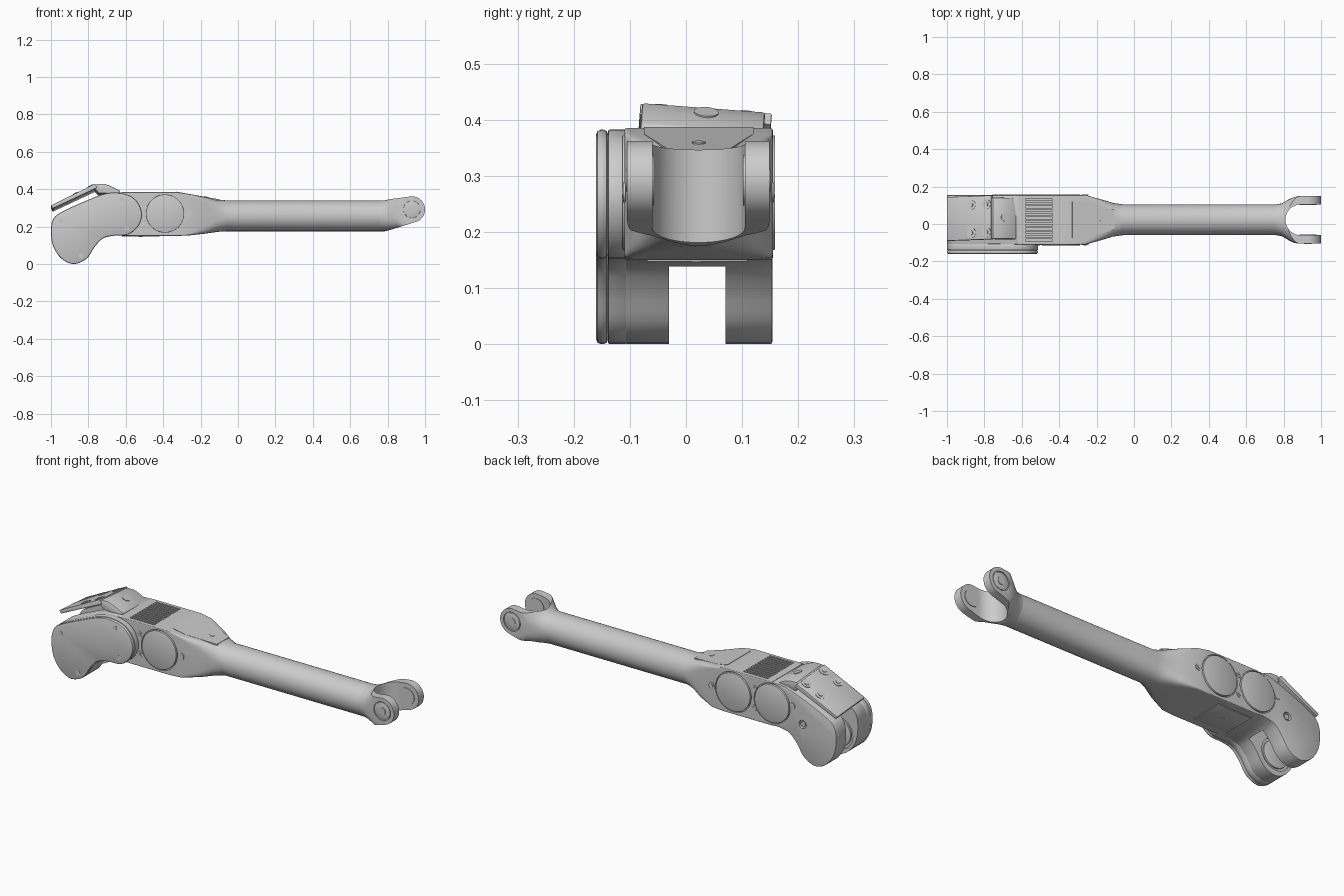
import bpy, bmesh
from math import sin, cos, pi, copysign, atan
from mathutils import Matrix, Vector

if "Cube" in bpy.data.objects:
    bpy.data.objects.remove(bpy.data.objects["Cube"], do_unlink=True)

CY, CZ, R = 0.0225, 0.2575, 0.0825          # tube axis and radius
FRONT, BACK = -0.11, 0.155                  # body side faces


def finish(name, bm, bevel=0):
    """Turn a bmesh into a shaded object, with an optional edge bevel."""
    bmesh.ops.recalc_face_normals(bm, faces=bm.faces)
    me = bpy.data.meshes.new(name)
    bm.to_mesh(me)
    bm.free()
    ob = bpy.data.objects.new(name, me)
    bpy.context.collection.objects.link(ob)
    if bevel:
        mod = ob.modifiers.new("Bevel", 'BEVEL')
        mod.width, mod.segments, mod.angle_limit = bevel, 2, 0.7
        apply(ob, mod)
    shade(ob)
    return ob


def select(ob):
    bpy.ops.object.select_all(action='DESELECT')
    ob.select_set(True)
    bpy.context.view_layer.objects.active = ob


def apply(ob, mod):
    select(ob)
    bpy.ops.object.modifier_apply(modifier=mod.name)


def shade(ob):
    select(ob)
    bpy.ops.object.shade_smooth_by_angle(angle=0.6)


def boolean(ob, tool, op='DIFFERENCE'):
    mod = ob.modifiers.new("Bool", 'BOOLEAN')
    mod.operation, mod.object, mod.solver = op, tool, 'EXACT'
    tool.hide_render = True
    apply(ob, mod)
    bpy.data.objects.remove(tool, do_unlink=True)


def prism(name, pts, axis, lo, hi, bevel=0):
    """Extrude an outline: (x, z) points along y, or (x, y) points along z."""
    bm = bmesh.new()
    place = (lambda u, v, w: (u, w, v)) if axis == 'y' else (lambda u, v, w: (u, v, w))
    face = bm.faces.new([bm.verts.new(place(u, v, lo)) for u, v in pts])
    ext = bmesh.ops.extrude_face_region(bm, geom=[face])["geom"]
    bmesh.ops.translate(bm, verts=[g for g in ext if isinstance(g, bmesh.types.BMVert)],
                        vec=place(0, 0, hi - lo))
    return finish(name, bm, bevel)


def box(name, x0, x1, y0, y1, z0, z1, bevel=0):
    return prism(name, [(x0, y0), (x1, y0), (x1, y1), (x0, y1)], 'z', z0, z1, bevel)


def cyl(name, centre, r, depth, axis=(0, 1, 0), bevel=0, sides=40):
    bm = bmesh.new()
    turn = Vector((0, 0, 1)).rotation_difference(Vector(axis)).to_matrix().to_4x4()
    bmesh.ops.create_cone(bm, cap_ends=True, segments=sides, radius1=r, radius2=r,
                          depth=depth, matrix=Matrix.Translation(centre) @ turn)
    return finish(name, bm, bevel)


def loft(name, sections, n=48):
    """Skin superellipse rings given as (x, y_lo, y_hi, z_lo, z_hi, exponent)."""
    bm = bmesh.new()
    rings = []
    for x, y0, y1, z0, z1, e in sections:
        ring = []
        for i in range(n):
            c, s = cos(2 * pi * i / n), sin(2 * pi * i / n)
            cu, su = (copysign(abs(v) ** (2 / e), v) if abs(v) > 1e-6 else 0 for v in (c, s))
            ring.append(bm.verts.new((x, (y0 + y1) / 2 + cu * (y1 - y0) / 2,
                                      (z0 + z1) / 2 + su * (z1 - z0) / 2)))
        rings.append(ring)
    for a, b in zip(rings, rings[1:]):
        for i in range(n):
            j = (i + 1) % n
            bm.faces.new((a[i], a[j], b[j], b[i]))
    bm.faces.new(rings[0])
    bm.faces.new(rings[-1])
    return finish(name, bm)


def smooth(pts, closed, steps=4):
    """Catmull-Rom curve through the points."""
    p = [Vector(q) for q in pts]
    n, out = len(p), []
    get = (lambda i: p[i % n]) if closed else (lambda i: p[max(0, min(n - 1, i))])
    for i in range(n if closed else n - 1):
        a, b, c, d = (get(i + k) for k in (-1, 0, 1, 2))
        for k in range(steps):
            t = k / steps
            out.append(tuple(0.5 * (2 * b + (c - a) * t + (2 * a - 5 * b + 4 * c - d) * t ** 2
                                    + (3 * b - a - 3 * c + d) * t ** 3)))
    return out if closed else out + [tuple(p[-1])]


# Main body: square housing narrowing into the round tube
tube = (CY - R, CY + R, CZ - R, CZ + R, 2)
body = loft("arm_body", [
    (-0.62, FRONT, BACK, 0.15, 0.385, 60),
    (-0.33, FRONT, BACK, 0.15, 0.385, 60),
    (-0.26, FRONT, BACK, 0.153, 0.374, 30),
    (-0.17, -0.085, 0.13, 0.163, 0.357, 7),
    (-0.11, -0.067, 0.112, 0.172, 0.345, 3),
    (-0.06, *tube), (0.78, *tube)])

# Elbow yoke with a slot between its two cheeks
elbow = [(-0.70, 0.379), (-0.82, 0.335), (-0.94, 0.28), (-0.985, 0.245), (-1, 0.185),
         (-0.99, 0.10), (-0.945, 0.03), (-0.88, 0), (-0.81, 0.028), (-0.765, 0.093),
         (-0.72, 0.138), (-0.66, 0.152)]
yoke = prism("yoke", smooth(elbow, False) + [(-0.58, 0.152), (-0.58, 0.383), (-0.66, 0.383)],
             'y', FRONT + 0.001, BACK - 0.001, 0.004)
boolean(yoke, box("slot_cutter", -1.1, -0.72, -0.03, 0.07, -0.1, 0.6))
boolean(body, yoke, 'UNION')

# Recesses, bearing seat and cooling slots
for x, y in ((-0.39, FRONT), (-0.39, BACK), (-0.62, BACK)):
    boolean(body, cyl("recess_cutter", (x, y, 0.27), 0.107, 0.014))
boolean(body, cyl("bearing_cutter", (-0.885, -0.03, 0.115), 0.085, 0.016))
boolean(body, cyl("pivot_cutter", (-0.80, BACK, 0.205), 0.022, 0.04))
for i in range(12):
    y = -0.085 + i * 0.0195
    boolean(body, box("vent_cutter", -0.58, -0.435, y - 0.005, y + 0.005, 0.365, 0.4))
shade(body)
cyl("bearing", (-0.885, -0.036, 0.115), 0.072, 0.012, bevel=0.003)
cyl("pivot_pin", (-0.80, 0.143, 0.205), 0.014, 0.012)

# Round side covers with screw lugs
for name, x, y, side in (("front_cover", -0.39, FRONT, -1), ("back_cover", -0.39, BACK, 1),
                         ("back_cover_rear", -0.62, BACK, 1)):
    cyl(name, (x, y - side * 0.003, 0.27), 0.102, 0.014, bevel=0.002, sides=56)
    if name != "back_cover_rear":
        for dx, dz in ((-0.12, 0.052), (-0.12, -0.053), (0.128, 0)):
            cyl(name + "_lug", (x + dx, y, 0.27 + dz), 0.018, 0.004)
            cyl(name + "_screw", (x + dx, y + side * 0.001, 0.27 + dz), 0.009, 0.006, sides=6)
cyl("rear_lug", (-0.74, BACK, 0.29), 0.016, 0.004)

# Belt housing on the front of the elbow
outline = smooth(elbow + [(-0.59, 0.157), (-0.535, 0.20), (-0.513, 0.265),
                          (-0.54, 0.335), (-0.60, 0.374)], True)
prism("belt_housing", outline, 'y', -0.139, -0.105, 0.003)
prism("belt_housing_lid", outline, 'y', -0.16, -0.139, 0.008)
for x, z in ((-0.945, 0.23), (-0.62, 0.345), (-0.595, 0.19), (-0.84, 0.045)):
    cyl("lid_screw", (x, -0.157, z), 0.013, 0.007)

# Sloping mounting plate and its bracket, rolled slightly sideways
pivot = Vector((0, 0.03, 0.40))
roll = Matrix.Translation(pivot) @ Matrix.Rotation(-0.075, 4, 'X') @ Matrix.Translation(-pivot)
slope = 0.5
rolled = [
    prism("plate_bracket", [(-0.775, 0.405), (-0.755, 0.421), (-0.715, 0.421), (-0.68, 0.409),
                            (-0.63, 0.384), (-0.63, 0.37), (-0.745, 0.37)], 'y', -0.08, 0.14, 0.005),
    prism("mounting_plate", [(-1, 0.304), (-0.765, 0.421), (-0.752, 0.40), (-0.99, 0.288)],
          'y', -0.083, 0.152, 0.003),
    cyl("bracket_screw", (-0.69, 0.035, 0.412), 0.022, 0.006, (0.4, 0, 1))]
normal = Vector((-slope, 0, 1)).normalized()
for x in (-0.87, -0.79):
    for y in (-0.045, 0.105):
        spot = Vector((x, y, 0.304 + (x + 1) * slope))
        rolled.append(cyl("plate_washer", spot, 0.026, 0.004, normal))
        rolled.append(cyl("plate_bolt", spot, 0.013, 0.010, normal, sides=6))
for ob in rolled:
    ob.data.transform(roll)

# Access panels on the top and the underside
panel = prism("top_panel", [(0, -0.075), (0.07, -0.075), (0.23, -0.03), (0.23, 0.075),
                            (0.07, 0.12), (0, 0.12)], 'z', -0.006, 0.001)
panel.data.transform(Matrix.Translation((-0.33, 0, 0.386)) @ Matrix.Rotation(atan(0.18), 4, 'Y'))
cyl("top_panel_screw", (-0.17, CY, 0.358), 0.012, 0.005, (0.18, 0, 1))
box("bottom_panel", -0.62, -0.42, -0.07, 0.11, 0.147, 0.16, 0.002)
cyl("bottom_screw", (-0.52, 0.02, 0.147), 0.01, 0.004, (0, 0, 1))

# Wrist fork: flared end trimmed to its side outline, then opened by a U cut
fork = loft("wrist_fork", [
    (0.76, *tube), (0.79, CY - 0.087, CY + 0.087, 0.175, 0.341, 2.2),
    (0.82, -0.083, 0.128, 0.178, 0.35, 2.6), (0.85, -0.099, 0.142, 0.185, 0.37, 3.5),
    (0.88, -0.105, 0.149, 0.19, 0.39, 8), (1.02, -0.105, 0.149, 0.19, 0.39, 30)])
hub_x, hub_z, hub_r = 0.93, 0.292, 0.07
arc = [(hub_x + hub_r * cos(a), hub_z + hub_r * sin(a))
       for a in (-1.25 + i * 2.85 / 24 for i in range(25))]
boolean(fork, prism("trim", [(0.7, 0.15), (0.76, 0.17), (0.80, 0.178)] + arc
                    + [(0.86, 0.353), (0.80, 0.345), (0.7, 0.345)], 'y', -0.3, 0.3), 'INTERSECT')
u_cut = [(0.892 - R * sin(a), CY - R * cos(a)) for a in (i * pi / 24 for i in range(25))]
boolean(fork, prism("u_cutter", u_cut + [(1.1, CY + R), (1.1, CY - R)], 'z', 0, 0.6))
for y, side in ((-0.105, -1), (0.149, 1)):
    boolean(fork, cyl("hub_cutter", (hub_x, y, hub_z), 0.05, 0.012))
    cyl("hub_cap", (hub_x, y - side * 0.006, hub_z), 0.046, 0.010, bevel=0.002)
    cyl("hub_bolt", (hub_x, y - side * 0.002, hub_z), 0.02, 0.008, sides=16)
    cyl("hub_inner_ring", (hub_x, CY + side * R, hub_z), 0.045, 0.006)
shade(fork)
